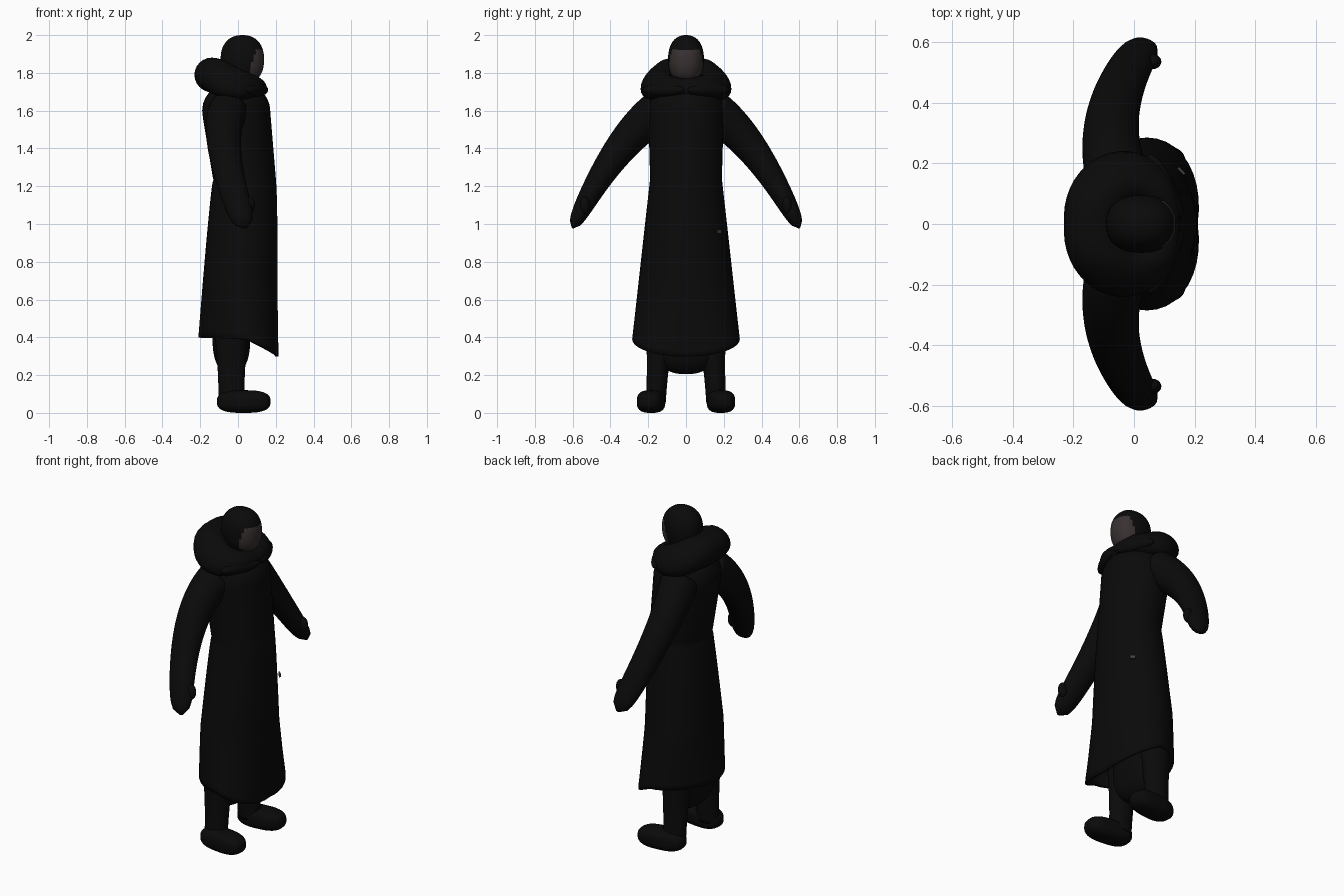
import bpy, bmesh
from math import sin, cos, tau, sqrt, radians
from mathutils import Vector

if "Cube" in bpy.data.objects:
    bpy.data.objects.remove(bpy.data.objects["Cube"], do_unlink=True)


def material(name, red, green, blue):
    mat = bpy.data.materials.new(name)
    mat.use_nodes = True
    colour = (red, green, blue, 1)
    mat.diffuse_color = colour
    mat.node_tree.nodes["Principled BSDF"].inputs["Base Color"].default_value = colour
    return mat


black = material("black cloth", .003, .003, .003)
skin = material("shadowed skin", .04, .03, .03)
grey = material("grey clasp", .06, .05, .05)
forward, up = Vector((1, 0, 0)), Vector((0, 0, 1))


def finish(name, bm, mirrored):
    """Turn a bmesh into a smooth black object, mirrored to the other side if paired."""
    mesh = bpy.data.meshes.new(name)
    for face in bm.faces:
        face.smooth = True
    bm.to_mesh(mesh)
    bm.free()
    mesh.materials.append(black)
    part = bpy.data.objects.new(name, mesh)
    bpy.context.collection.objects.link(part)
    if mirrored:
        mirror = part.modifiers.new("Mirror", "MIRROR")
        mirror.use_axis = (False, True, False)
    return part


def tube(name, ring, ref, steps=24, sides=40, ends="capped", mirrored=False, shape=None):
    """Sweep ellipses; ring(t) gives centre, radius along ref, radius across."""
    bm = bmesh.new()
    looped = ends == "looped"
    rings = [ring(i / steps) for i in range(steps if looped else steps + 1)]
    total = len(rings)
    loops = []
    for i, (centre, along, across) in enumerate(rings):
        if looped:
            before, after = rings[i - 1][0], rings[(i + 1) % total][0]
        else:
            before, after = rings[max(i - 1, 0)][0], rings[min(i + 1, total - 1)][0]
        tangent = (after - before).normalized()
        u = (ref - tangent * ref.dot(tangent)).normalized()
        v = tangent.cross(u)
        loop = []
        for k in range(sides):
            angle = tau * k / sides
            point = centre + u * along * cos(angle) + v * across * sin(angle)
            loop.append(bm.verts.new(shape(point) if shape else point))
        loops.append(loop)
    for i in range(total if looped else total - 1):
        low, high = loops[i], loops[(i + 1) % total]
        for k in range(sides):
            j = (k + 1) % sides
            bm.faces.new((low[k], low[j], high[j], high[k]))
    if ends == "capped":
        bm.faces.new(loops[0][::-1])
        bm.faces.new(loops[-1])
    return finish(name, bm, mirrored)


def blob(name, centre, radii, power=2, turn=0, mirrored=False):
    """Ellipsoid; a higher power makes it boxier, turn spins it about z."""
    bm = bmesh.new()
    bmesh.ops.create_uvsphere(bm, u_segments=48, v_segments=32, radius=1)
    for vert in bm.verts:
        size = sum(abs(c) ** power for c in vert.co) ** (1 / power)
        vert.co = vert.co / size * Vector(radii)
    bmesh.ops.rotate(bm, verts=bm.verts, matrix=Matrix_turn(turn))
    bmesh.ops.translate(bm, verts=bm.verts, vec=centre)
    return finish(name, bm, mirrored)


def Matrix_turn(degrees):
    return up.rotation_difference(up).to_matrix() if not degrees else spin(degrees)


def spin(degrees):
    from mathutils import Matrix
    return Matrix.Rotation(radians(degrees), 3, "Z")


# Long coat: flared skirt, narrow waist, fuller chest and domed shoulders
waist, chest, neck, hem = 1.24, 1.6, 1.75, .39


def coat_ring(t):
    z = hem + (neck - hem) * t
    flare = max(0, (waist - z) / (waist - hem))
    swell = min(1, max(0, (z - waist) / (chest - waist)))
    dome = sqrt(1 - .9 * max(0, (z - chest) / (neck - chest)) ** 2)
    depth = .165 + .045 * flare ** .7 + .015 * swell
    width = .19 + .095 * flare + .01 * swell
    lean = .035 * (1 - flare) - .045 * swell
    return Vector((lean, 0, z)), depth * dome, width * dome


def drape_hem(point):
    # the hem dips at the front and its sides sit slightly forward
    low = max(0, min(1, (.7 - point.z) / .3))
    point.z -= low * .4 * max(0, point.x)
    point.x += low * .15 * abs(point.y)
    return point


coat = tube("coat", coat_ring, forward, steps=48, ends="open", shape=drape_hem)
lining = coat.modifiers.new("Lining", "SOLIDIFY")
lining.thickness = .015

# Sleeves along a curve from shoulder through elbow to hand
shoulder, elbow, hand = Vector((-.05, .14, 1.6)), Vector((-.13, .37, 1.45)), Vector((.04, .6, .98))


def arm_ring(t):
    s = 1 - t
    centre = shoulder * s * s + elbow * 2 * s * t + hand * t * t
    tip = sqrt(1.02 - t ** 24)
    return centre, (.105 - .04 * t) * tip, (.11 - .07 * t ** 1.2) * tip


tube("arms", arm_ring, forward, steps=32, mirrored=True)
blob("thumbs", (.06, .535, 1.1), (.03, .025, .045), mirrored=True)


# Trousers tucked into boots, with a low seat between the legs
def leg_ring(t):
    centre = Vector((-.035, .16 - .03 * t, .06 + .5 * t))
    spread = .04 * t * t
    return centre, .068 + spread, .053 + spread


tube("trouser_legs", leg_ring, forward, mirrored=True)
blob("trouser_seat", (-.035, 0, .4), (.1, .18, .195), power=2.4)
blob("boots", (.03, .185, .06), (.142, .072, .06), power=2.8, turn=6, mirrored=True)


# Thick collar: plump and high at the nape, thin and low at the throat
def collar_ring(t):
    angle = tau * t
    back = (1 - cos(angle)) / 2
    side = abs(sin(angle))
    centre = Vector((.12 * cos(angle) - .02, .15 * sin(angle), .07 * back + 1.72))
    return centre, .05 + .04 * back + .01 * side, .05 + .04 * back + .02 * side


def droop(point):
    # the outer rim folds down over the shoulders
    point.z -= .35 * max(0, abs(point.y) - .12)
    return point


tube("collar", collar_ring, up, steps=48, sides=24, ends="looped", shape=droop)
blob("lapels", (.1, .12, 1.71), (.035, .12, .035), turn=25, mirrored=True)

# Hooded head with an exposed face
head = blob("hooded_head", (.023, 0, 1.87), (.115, .095, .13), power=2.3)
head.data.materials.append(skin)
for face in head.data.polygons:
    x, y, z = face.center
    exposed = z < 1.917 and x > .06 + .4 * abs(z - 1.82)
    face.material_index = int(exposed)

# Small clasp laid against the front of the coat
bpy.ops.mesh.primitive_cube_add(size=1, location=(.156, .175, .96))
clasp = bpy.context.object
clasp.name = "coat_clasp"
clasp.scale = (.009, .03, .02)
clasp.rotation_euler.z = radians(45)
clasp.data.materials.append(grey)
